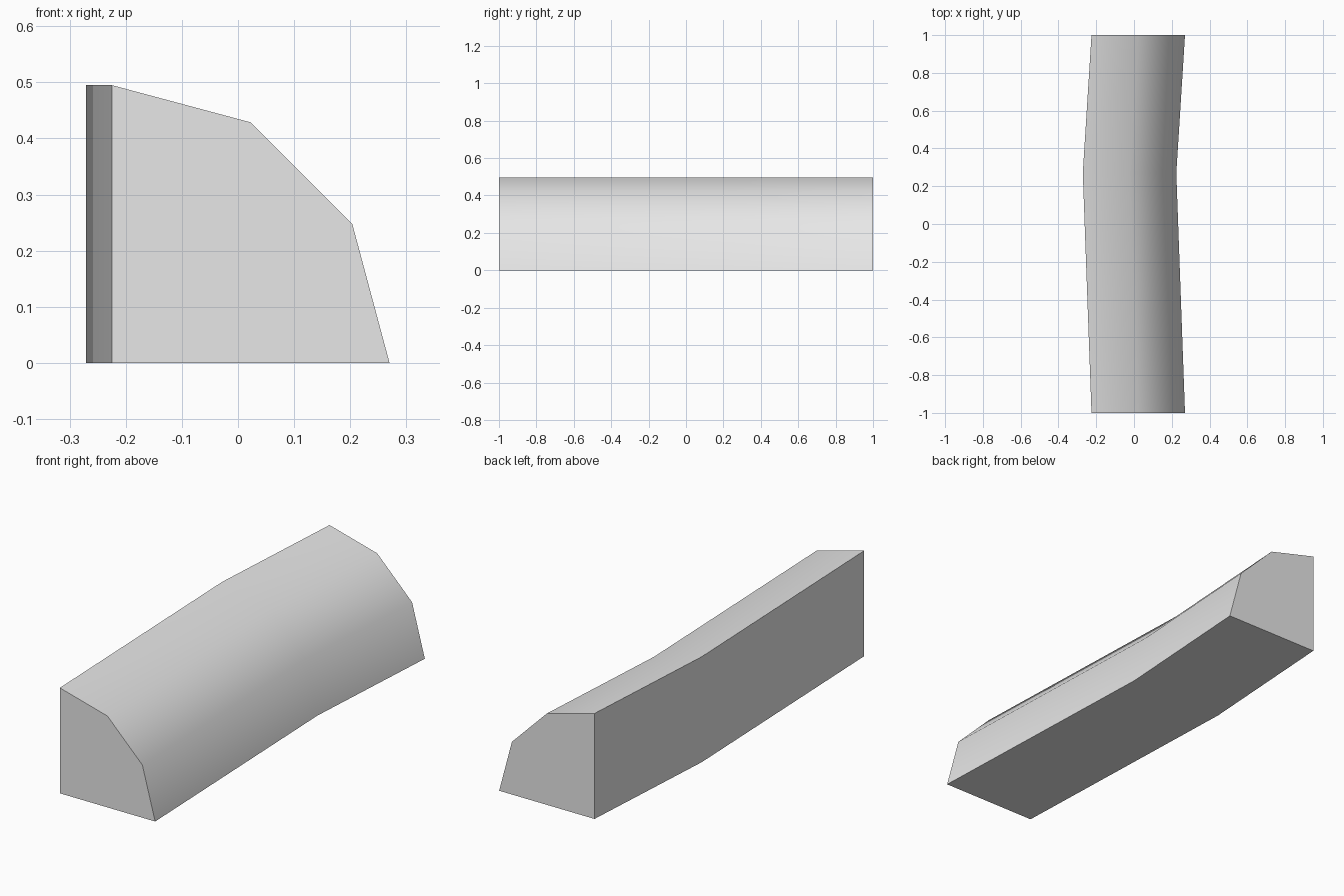
import bpy, bmesh, math

cube = bpy.data.objects.get("Cube")
if cube:
    bpy.data.objects.remove(cube, do_unlink=True)

# Plain grey material
GREY = (0.8, 0.8, 0.8, 1.0)
mat = bpy.data.materials.new("light_grey")
mat.use_nodes = True
mat.diffuse_color = GREY
mat.node_tree.nodes["Principled BSDF"].inputs["Base Color"].default_value = GREY

# Quarter-round cross-section: square corner plus a three-facet arc
CORNER_X, RADIUS, FACETS = -0.225, 0.495, 3
profile = [(CORNER_X, 0.0)]
for i in range(FACETS + 1):
    a = math.pi / 2 * (1 - i / FACETS)
    profile.append((CORNER_X + RADIUS * math.cos(a), RADIUS * math.sin(a)))

# Path along y as (y, sideways shift), bending once past the middle
path = [(-1.0, 0.0), (0.27, -0.046), (1.0, 0.0)]

# Loft the section along the path and cap both ends
bm = bmesh.new()
rings = [[bm.verts.new((x + shift, y, z)) for x, z in profile] for y, shift in path]
count = len(profile)
for ring, following in zip(rings, rings[1:]):
    for i in range(count):
        j = (i + 1) % count
        bm.faces.new((ring[i], ring[j], following[j], following[i]))
bm.faces.new(rings[0])
bm.faces.new(rings[-1])
bmesh.ops.recalc_face_normals(bm, faces=bm.faces)

mesh = bpy.data.meshes.new("bent_quarter_round")
bm.to_mesh(mesh)
bm.free()
mesh.materials.append(mat)
obj = bpy.data.objects.new("bent_quarter_round", mesh)
bpy.context.collection.objects.link(obj)

# Smooth the curved face, keep the square edges sharp
bpy.ops.object.select_all(action="DESELECT")
obj.select_set(True)
bpy.context.view_layer.objects.active = obj
bpy.ops.object.shade_smooth_by_angle(angle=math.radians(40))
